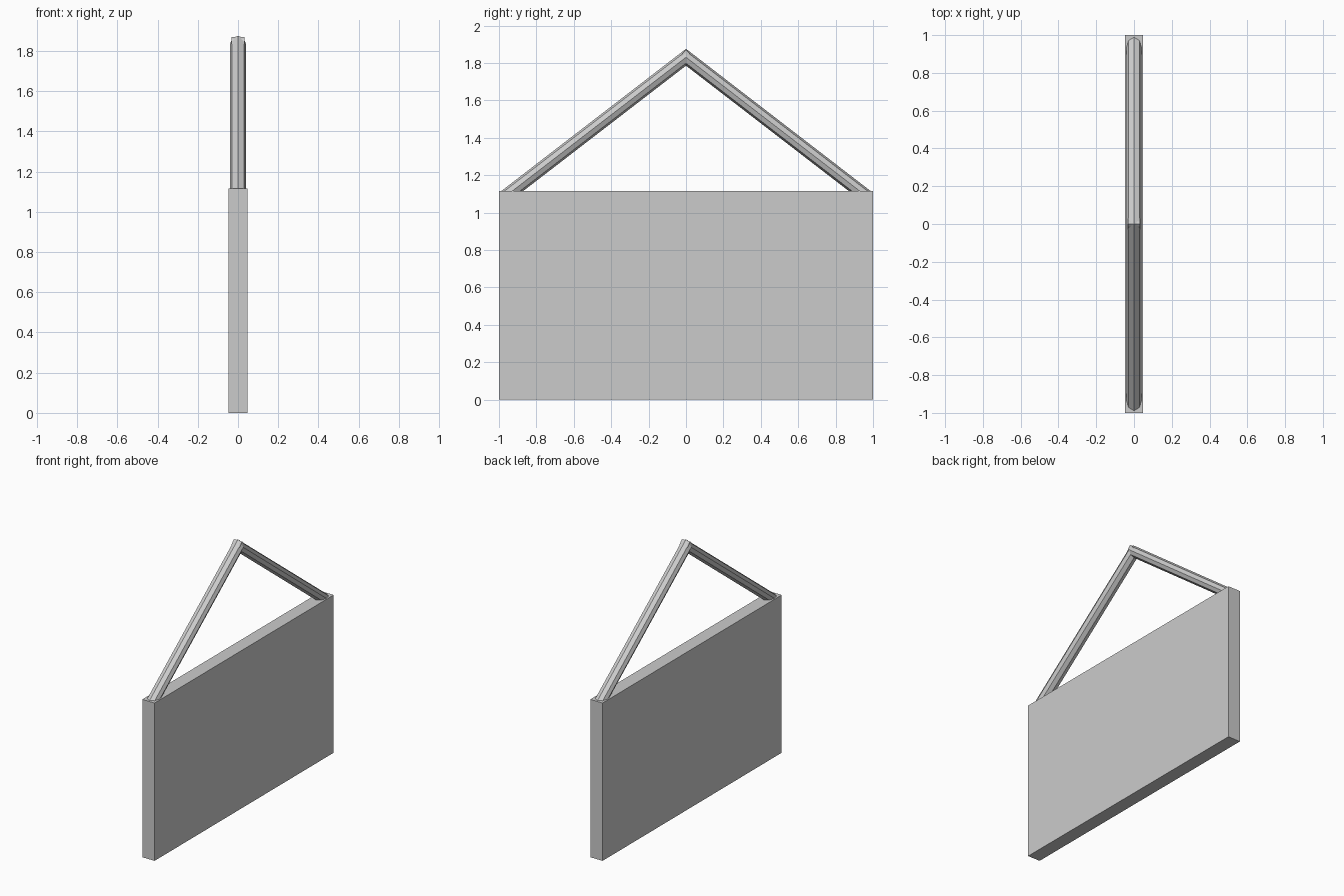
import bpy, bmesh, math

if "Cube" in bpy.data.objects:
    bpy.data.objects.remove(bpy.data.objects["Cube"])

TOP = 1.115


def mesh_object(name, bm):
    bmesh.ops.recalc_face_normals(bm, faces=bm.faces)
    me = bpy.data.meshes.new(name)
    bm.to_mesh(me)
    bm.free()
    ob = bpy.data.objects.new(name, me)
    bpy.context.collection.objects.link(ob)
    return ob


def loft(name, rings):
    bm = bmesh.new()
    loops = [[bm.verts.new(p) for p in ring] for ring in rings]
    n = len(loops[0])
    for a, b in zip(loops, loops[1:]):
        for i in range(n):
            j = (i + 1) % n
            bm.faces.new((a[i], a[j], b[j], b[i]))
    bm.faces.new(loops[0])
    bm.faces.new(loops[-1])
    return mesh_object(name, bm)


# Sign board
bm = bmesh.new()
bmesh.ops.create_cube(bm, size=1)
for v in bm.verts:
    v.co = (v.co.x * 0.096, v.co.y * 2, (v.co.z + 0.5) * TOP)
mesh_object("sign_board", bm)

# Hanging cord: eight-sided tube, mitred at the peak, cut flush with the board
RX, RZ, PEAK, FOOT = 0.041, 0.045, 1.831, 0.93
octagon = [(RX * math.cos(i * math.pi / 4), RZ * math.sin(i * math.pi / 4)) for i in range(8)]
slope = (PEAK - TOP) / FOOT
left = [(x, -FOOT - h / slope, TOP) for x, h in octagon]
peak = [(x, 0, PEAK + h) for x, h in octagon]
right = [(x, FOOT + h / slope, TOP) for x, h in octagon]
loft("hanging_cord", [left, peak, right])

# Small peg at the peak
outline = [(-0.03, 1.835), (0.03, 1.835), (0.012, 1.86), (0, 1.87), (-0.012, 1.86)]
loft("peak_peg", [[(x, y, z) for y, z in outline] for x in (-0.032, 0.032)])
